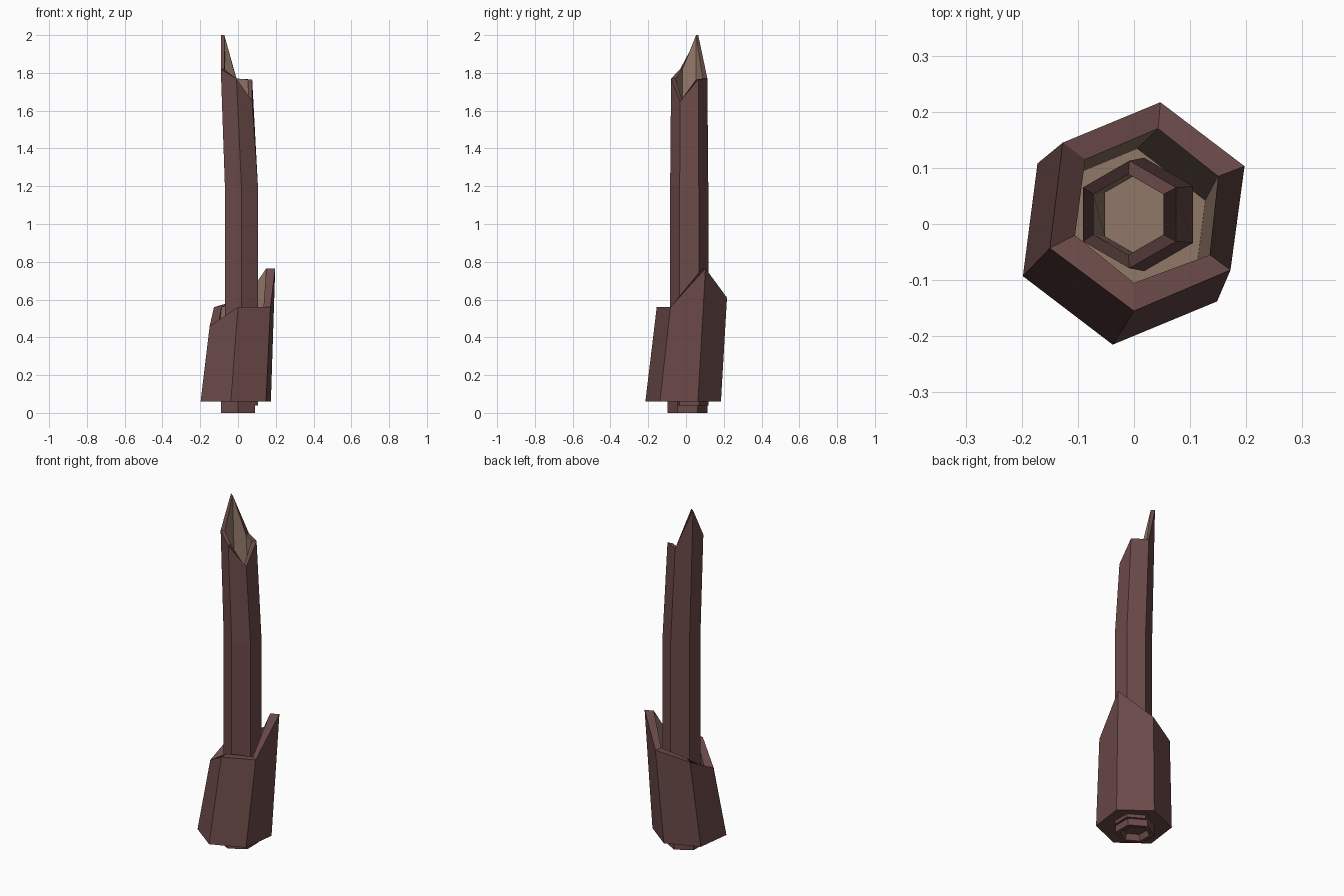
import bpy, math

if "Cube" in bpy.data.objects:
    bpy.data.objects.remove(bpy.data.objects["Cube"])


def material(name, rgb):
    m = bpy.data.materials.new(name)
    m.diffuse_color = (*rgb, 1)
    m.use_nodes = True
    m.node_tree.nodes["Principled BSDF"].inputs["Base Color"].default_value = m.diffuse_color
    return m


BARK = material("bark brown", (0.147, 0.069, 0.066))
WOOD = material("inner wood tan", (0.283, 0.188, 0.138))
CORE = material("shaded hollow wood", (0.15, 0.10, 0.074))


def hexagon(cx, cy, z, r, heights=None, turn=90):
    """Six points, counter-clockwise; heights gives each corner its own z."""
    pts = []
    for k in range(6):
        a = math.radians(turn + 60 * k)
        pts.append((cx + r * math.cos(a), cy + r * math.sin(a),
                    heights[k] if heights else z))
    return pts


def hollow(name, rings, inside_from, floor_mat):
    """Skin rings from outer foot, over the rim, down inside; cap the last ring.
    Faces from ring index inside_from onward are inner wood."""
    verts = [p for ring in rings for p in ring]
    faces, mats = [], []
    for i in range(len(rings) - 1):
        for k in range(6):
            n = (k + 1) % 6
            faces.append((i * 6 + k, i * 6 + n, i * 6 + 6 + n, i * 6 + 6 + k))
            mats.append(1 if i >= inside_from else 0)
    last = (len(rings) - 1) * 6
    faces.append(tuple(last + k for k in range(6)))
    mats.append(2)
    # underside closing the outer foot
    faces.append(tuple(reversed(range(6))))
    mats.append(0)
    me = bpy.data.meshes.new(name)
    me.from_pydata(verts, [], faces)
    for m in (BARK, WOOD, floor_mat):
        me.materials.append(m)
    for f, i in zip(me.polygons, mats):
        f.material_index = i
    ob = bpy.data.objects.new(name, me)
    bpy.context.collection.objects.link(ob)
    return ob


# tall broken trunk: corner order back, back-left, front-left, front, front-right, back-right
tips = [1.77, 2.0, 1.82, 1.77, 1.65, 1.765]
hollow("broken_trunk", [
    hexagon(0.018, 0.017, 0.04, 0.101),
    hexagon(0.018, 0.017, 1.2, 0.101),
    hexagon(-0.008, 0.017, 0, 0.096, tips),
    hexagon(-0.01, 0.017, 0, 0.072, tips),
    hexagon(0.016, 0.017, 1.2, 0.078),
    hexagon(0.016, 0.017, 0.08, 0.078),
], 3, CORE)

# wide splintered bark sleeve around the foot
foot = [(0.174, 0.063), (0.014, 0.185), (-0.172, 0.108),
        (-0.198, -0.093), (-0.038, -0.215), (0.148, -0.138)]
rim = [(0.197, 0.103, 0.765), (0.047, 0.217, 0.61), (-0.127, 0.145, 0.56),
       (-0.15, -0.043, 0.46), (0.0, -0.155, 0.56), (0.172, -0.082, 0.56)]
lip = [(0.15, 0.085), (0.043, 0.17), (-0.087, 0.115),
       (-0.105, -0.02), (0.0, -0.105), (0.135, -0.055)]
hollow("bark_sleeve", [
    [(x, y, 0.06) for x, y in foot],
    rim,
    [(x, y, r[2]) for (x, y), r in zip(lip, rim)],
    [(x * 0.76 - 0.005, y * 0.76 - 0.006, 0.1) for x, y in foot],
], 2, WOOD)

# recessed stub under the sleeve, open downward
stub = [hexagon(0, 0.008, 0.07, 0.105), hexagon(0, 0.008, 0, 0.105),
        hexagon(0, 0.008, 0, 0.08), hexagon(0, 0.008, 0.035, 0.07)]
ob = hollow("root_stub", stub, 9, BARK)
ob.data.flip_normals()
